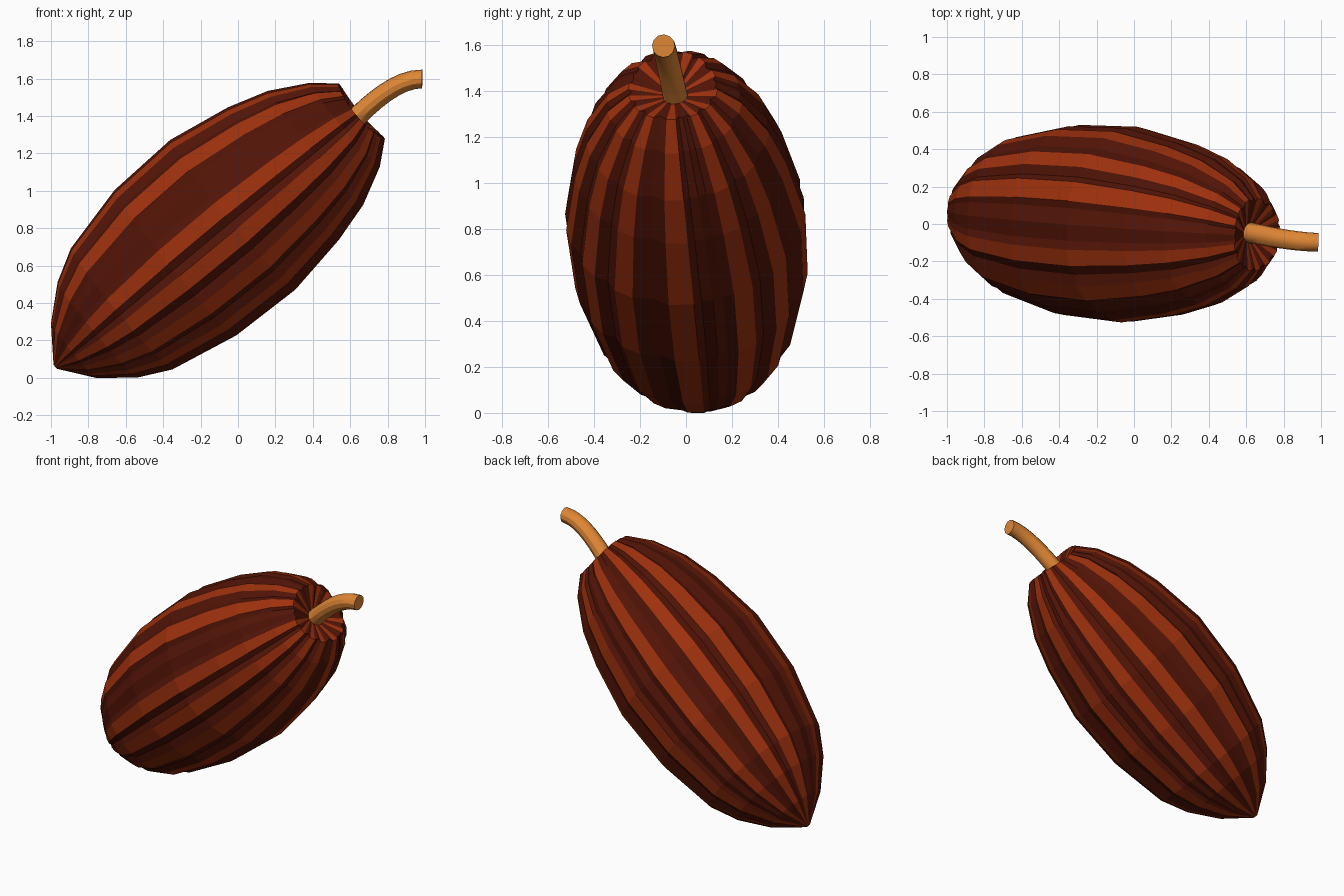
import bpy, bmesh
from math import radians, cos, sin, pi
from mathutils import Vector

if "Cube" in bpy.data.objects:
    bpy.data.objects.remove(bpy.data.objects["Cube"])


def material(name, rgb):
    m = bpy.data.materials.new(name)
    m.diffuse_color = (*rgb, 1)
    m.use_nodes = True
    m.node_tree.nodes["Principled BSDF"].inputs["Base Color"].default_value = m.diffuse_color
    return m


DARK = material("dark_husk", (0.085, 0.007, 0.002))
RIDGE = material("red_ridge", (0.34, 0.030, 0.004))
STEM = material("stem_orange", (0.74, 0.24, 0.035))

# Pod axis from pointed tip to stem dimple
tip = Vector((-0.97, 0.075, 0.085))
base = Vector((0.63, -0.055, 1.42))
axis = (base - tip).normalized()
v = Vector((0, 1, 0))
v = (v - axis * v.dot(axis)).normalized()
u = axis.cross(v)
if u.z < 0:
    u = -u

# Lengthwise profile: distance along axis, ridge radius, rim wave, groove depth power
profile = [(0.0, 0.015, 0, 1), (0.13, 0.19, 0, 1), (0.30, 0.335, 0, 1),
           (0.47, 0.425, 0, 1), (0.85, 0.51, 0, 1), (1.25, 0.525, 0, 1),
           (1.60, 0.465, 0, 1), (1.82, 0.40, 0, 1), (2.02, 0.295, 0, 1.5),
           (2.125, 0.195, 0.012, 2), (2.07, 0.03, 0, 1)]

# Irregular ridge angles around the axis; each has a raised flat top
ridges = [41, 20, -20, -45, -83, -103, -126, -149, -178, -209, -232, -260, -293]
section = []                       # angle, radius factor, starts a ridge face
for i, a in enumerate(ridges):
    nxt = ridges[i + 1] if i + 1 < len(ridges) else ridges[0] - 360
    gap = a - nxt
    half = 6 if gap > 30 else 5
    lo, hi = a - half, nxt + half
    section.append((a + half, 1.0, True))
    section.append((lo, 1.0, False))
    if gap > 30:                   # wide valley with a gentle bulge
        section += [(lo - 4, 0.965, False), ((lo + hi) / 2, 0.99, False),
                    (hi + 4, 0.965, False)]
    else:                          # narrow valley
        section.append(((lo + hi) / 2, 0.955, False))

# Ribbed pod body, its axis bowed slightly upward
bm = bmesh.new()
rings = []
for s, r, wave, power in profile:
    ring = []
    centre = tip + axis * s + u * 0.018 * sin(pi * s / 2.15)
    for ang, f, _ in section:
        t = radians(ang)
        out = u * cos(t) + v * sin(t)
        ring.append(bm.verts.new(centre + axis * wave * cos(2 * t) + out * r * f ** power))
    rings.append(ring)
n = len(section)
for r0, r1 in zip(rings, rings[1:]):
    for j in range(n):
        k = (j + 1) % n
        face = bm.faces.new((r0[j], r0[k], r1[k], r1[j]))
        face.material_index = 1 if section[j][2] else 0
bm.faces.new(rings[0])
bm.faces.new(rings[-1])
bmesh.ops.recalc_face_normals(bm, faces=bm.faces)
shift = Vector((-1 - min(p.co.x for p in bm.verts), 0, -min(p.co.z for p in bm.verts)))
bmesh.ops.translate(bm, verts=bm.verts, vec=shift)
mesh = bpy.data.meshes.new("pod")
bm.to_mesh(mesh)
bm.free()
mesh.materials.append(DARK)
mesh.materials.append(RIDGE)
pod = bpy.data.objects.new("pod", mesh)
bpy.context.collection.objects.link(pod)

# Curved stem
curve = bpy.data.curves.new("stem", "CURVE")
curve.dimensions = "3D"
curve.bevel_depth = 0.05
curve.bevel_resolution = 4
curve.use_fill_caps = True
curve.resolution_u = 8
sp = curve.splines.new("BEZIER")
sp.bezier_points.add(1)
ends = [((0.61, -0.045, 1.37), (0.55, -0.03, 1.31), (0.71, -0.065, 1.47), 1.1),
        ((0.985, -0.098, 1.598), (0.85, -0.095, 1.60), (1.1, -0.1, 1.62), 1.0)]
for bp, (co, left, right, rad) in zip(sp.bezier_points, ends):
    bp.handle_left_type = bp.handle_right_type = "FREE"
    bp.co, bp.handle_left, bp.handle_right, bp.radius = co, left, right, rad
curve.materials.append(STEM)
stem = bpy.data.objects.new("stem", curve)
bpy.context.collection.objects.link(stem)
bpy.context.view_layer.objects.active = stem
stem.select_set(True)
bpy.ops.object.convert(target="MESH")
bpy.ops.object.shade_smooth_by_angle()
